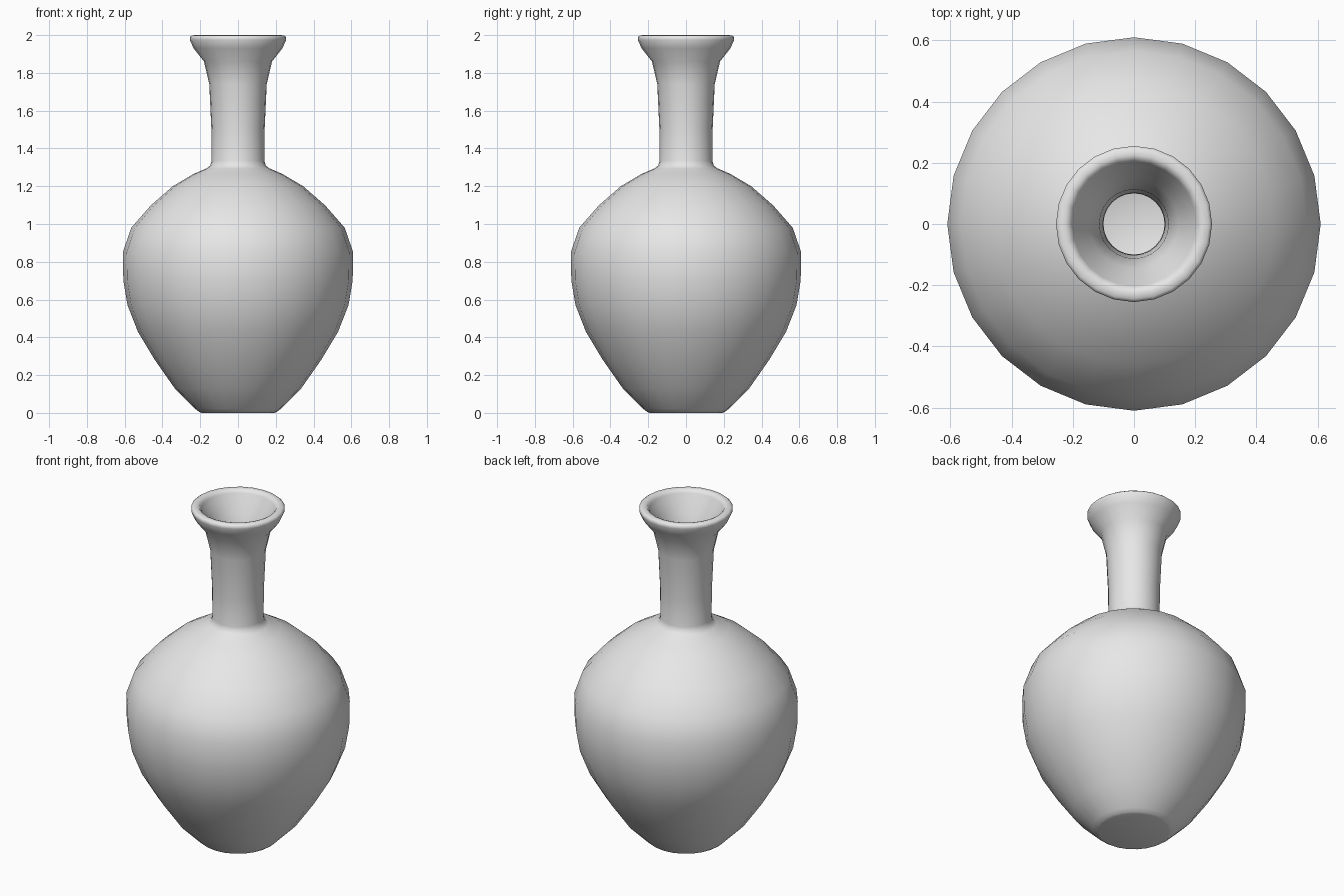
import bpy
import bmesh
from math import cos, sin, tau

SIDES = 24

cube = bpy.data.objects.get("Cube")
if cube:
    bpy.data.objects.remove(cube)

grey = bpy.data.materials.new("plain_grey")
grey.use_nodes = True
colour = (0.8, 0.8, 0.8, 1)
grey.diffuse_color = colour
grey.node_tree.nodes["Principled BSDF"].inputs["Base Color"].default_value = colour

# Outer wall (radius, height), from foot to lip
outer = [(0.19, 0), (0.205, 0.005), (0.225, 0.02), (0.335, 0.13), (0.44, 0.28),
         (0.53, 0.43), (0.585, 0.57), (0.607, 0.70), (0.61, 0.85), (0.565, 0.98),
         (0.46, 1.10), (0.345, 1.20), (0.235, 1.265), (0.165, 1.295), (0.147, 1.31),
         (0.14, 1.335), (0.141, 1.50), (0.152, 1.74), (0.18, 1.86), (0.235, 1.93),
         (0.255, 1.975), (0.255, 1.99), (0.245, 1.998), (0.225, 2.0)]
# Inner wall, from lip down to the inside floor
inner = [(0.212, 1.995), (0.202, 1.98), (0.19, 1.945), (0.145, 1.88), (0.113, 1.74),
         (0.102, 1.50), (0.1, 1.33), (0.108, 1.28), (0.215, 1.23), (0.32, 1.165),
         (0.43, 1.07), (0.53, 0.96), (0.57, 0.84), (0.567, 0.70), (0.548, 0.58),
         (0.495, 0.45), (0.405, 0.30), (0.3, 0.15), (0.195, 0.04)]

# Lathe the wall and close it with the foot and the inside floor
bm = bmesh.new()
rings = [[bm.verts.new((r * cos(tau * i / SIDES), r * sin(tau * i / SIDES), z))
          for i in range(SIDES)] for r, z in outer + inner]
for low, high in zip(rings, rings[1:]):
    for i in range(SIDES):
        j = (i + 1) % SIDES
        bm.faces.new((low[i], low[j], high[j], high[i]))
bm.faces.new(rings[0][::-1])
bm.faces.new(rings[-1])
for face in bm.faces:
    face.smooth = True

mesh = bpy.data.meshes.new("vase")
bm.to_mesh(mesh)
bm.free()
mesh.materials.append(grey)
vase = bpy.data.objects.new("vase", mesh)
bpy.context.collection.objects.link(vase)

# Smooth walls with crisp edges round the foot
bpy.context.view_layer.objects.active = vase
vase.select_set(True)
bpy.ops.object.shade_smooth_by_angle(angle=0.9)
